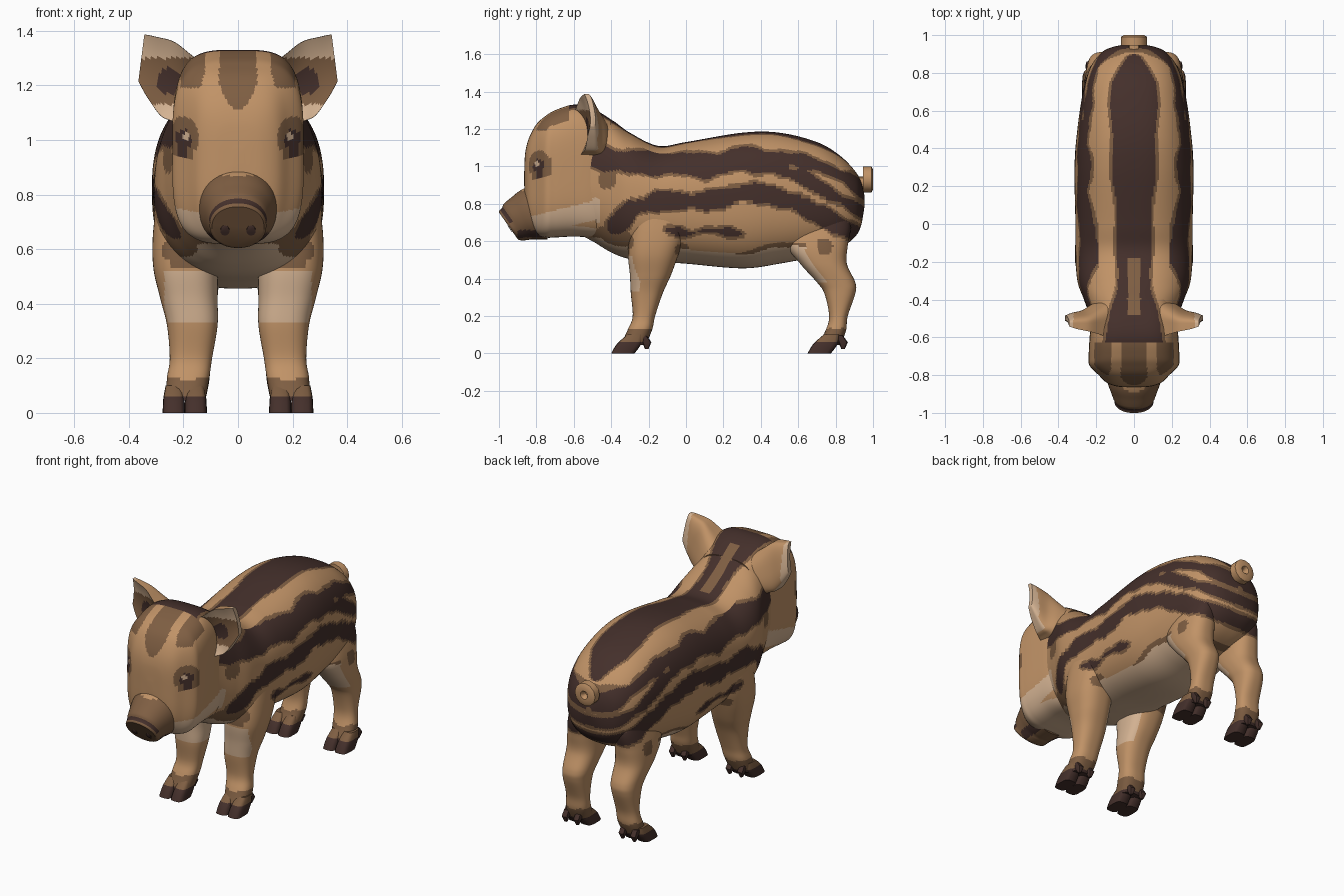
import bpy, bmesh, math
from mathutils import Vector

cube = bpy.data.objects.get("Cube")
if cube:
    bpy.data.objects.remove(cube, do_unlink=True)

# Colours
TAN, MID, DARK, CREAM = range(4)
PALETTE = [("tan coat", (0.53, 0.29, 0.135)), ("mid brown", (0.21, 0.112, 0.055)),
           ("dark stripe", (0.058, 0.029, 0.024)), ("cream", (0.66, 0.45, 0.29))]
mats = []
for label, rgb in PALETTE:
    m = bpy.data.materials.new(label)
    m.use_nodes = True
    m.diffuse_color = (*rgb, 1)
    bsdf = m.node_tree.nodes["Principled BSDF"]
    bsdf.inputs["Base Color"].default_value = (*rgb, 1)
    bsdf.inputs["Roughness"].default_value = 0.9
    mats.append(m)


def finish(name, bm, paint, angle=50):
    """Turn a bmesh into a painted, smooth-shaded object."""
    bmesh.ops.recalc_face_normals(bm, faces=bm.faces)
    bm.normal_update()
    for f in bm.faces:
        c = f.calc_center_median()
        f.material_index = paint(Vector((abs(c.x), c.y, c.z)),
                                 Vector((math.copysign(1, c.x) * f.normal.x, f.normal.y, f.normal.z)))
    mesh = bpy.data.meshes.new(name)
    bm.to_mesh(mesh)
    bm.free()
    for m in mats:
        mesh.materials.append(m)
    ob = bpy.data.objects.new(name, mesh)
    bpy.context.collection.objects.link(ob)
    bpy.ops.object.select_all(action='DESELECT')
    ob.select_set(True)
    bpy.context.view_layer.objects.active = ob
    bpy.ops.object.shade_smooth_by_angle(angle=math.radians(angle))


def smooth_rings(rings, step):
    """Catmull-Rom interpolation of ring tuples."""
    out = []
    for i in range(len(rings) - 1):
        a, b = rings[max(i - 1, 0)], rings[i]
        c, d = rings[i + 1], rings[min(i + 2, len(rings) - 1)]
        n = max(1, math.ceil(max(abs(q - p) for p, q in zip(b, c)) / step))
        for k in range(n):
            t = k / n
            out.append([q + 0.5 * t * (r - p + t * (2 * p - 5 * q + 4 * r - s + t * (3 * (q - r) + s - p)))
                        for p, q, r, s in zip(a, b, c, d)])
    return out + [list(rings[-1])]


def loft(name, rings, place, paint, segs=64, power=2.5, step=0.02, angle=50):
    """Skin superellipse rings; place() maps a ring and unit offsets to space."""
    bm = bmesh.new()
    loops = []
    for ring in smooth_rings(rings, step):
        loop = []
        for k in range(segs):
            a = 2 * math.pi * k / segs
            c, s = (math.copysign(abs(v) ** (2 / power), v) for v in (math.cos(a), math.sin(a)))
            loop.append(bm.verts.new(place(ring, c, s)))
        loops.append(loop)
    for lo, hi in zip(loops, loops[1:]):
        for k in range(segs):
            j = (k + 1) % segs
            bm.faces.new((lo[k], lo[j], hi[j], hi[k]))
    bm.faces.new(loops[0])
    bm.faces.new(loops[-1])
    finish(name, bm, paint, angle)


# Coat pattern: stripe half widths and paths, and round patches, in side view
STRIPES = [
    (0.06, [(-.52, 1.06), (-.3, 1.02), (-.1, 1.02), (.1, 1.0), (.3, 1.04), (.5, 1.02)]),
    (0.03, [(.5, 1.05), (.7, 1.01), (.85, .94), (.97, .85)]),
    (0.03, [(.5, .98), (.65, .93), (.8, .84), (.96, .74)]),
    (0.045, [(-.38, .68), (-.28, .78), (-.1, .82), (.1, .81), (.3, .86), (.45, .85), (.56, .82), (.66, .76), (.78, .71), (.93, .63)]),
    (0.012, [(-.1, .66), (.03, .64), (.1, .66), (.3, .64)]),
]
PATCHES = [(-.42, .93, .05), (.74, .57, .045), (-.02, .55, .04), (-.44, .62, .06), (-.34, .60, .06)]


def stripe_gap(p):
    """Distance from the nearest stripe edge, negative inside."""
    q = Vector((p.y, p.z))
    best = 1
    for half, pts in STRIPES:
        for a, b in zip(pts, pts[1:]):
            a, b = Vector(a), Vector(b)
            t = min(1, max(0, (q - a).dot(b - a) / (b - a).length_squared))
            best = min(best, (q - a.lerp(b, t)).length - half)
    return best + 0.009 * math.sin(23 * p.y + 9 * p.z) + 0.004 * math.sin(47 * p.y)


def banded(gap, border=0.015):
    return DARK if gap < 0 else MID if gap < border else TAN


def coat(p, n):
    wobble = 0.012 * math.sin(17 * p.y)
    if n.z < -0.7 and p.z < 0.62 and p.y < 0.66:
        return CREAM
    if p.y < -0.3 and p.z < 0.62:
        return MID if p.x > 0.15 else CREAM
    if p.y < -0.46 and 0.7 < p.z < 0.83:
        return CREAM
    belly = p.z - (0.51 + 0.16 * max(0, p.y - 0.2) + wobble)
    if 0 < p.y < 0.64 and belly < 0.025:
        return CREAM if belly < 0 else MID
    if n.z > 0.25 and p.z > 0.98 and p.x < 0.19:
        if p.x < 0.035 and -0.48 < p.y < -0.18:
            return MID
        half = 0.09 + (0.03 * math.sin(2.8 * p.y) if p.y > 0 else 0.25 * max(0, -0.35 - p.y))
        half *= min(1, math.sqrt(max(0, (0.9 - p.y) / 0.15)))
        return banded(p.x - half + 0.5 * wobble)
    tone = banded(stripe_gap(p))
    if tone == TAN and any(math.hypot(p.y - y, p.z - z) < r for y, z, r in PATCHES):
        return MID
    return tone


def face_paint(p, n):
    if math.hypot(p.x - 0.19, p.z - 1.015) < 0.012 and p.y < -0.7:
        return CREAM
    if (p - Vector((0.2, -0.785, 0.995))).length < 0.044:
        return DARK
    if (p - Vector((0.2, -0.785, 1.005))).length < 0.08:
        return MID
    if p.y > -0.63 and p.z > 1.15 or p.y > -0.47 and p.z > 0.83:
        return coat(p, n)
    if p.z > 1.11 and p.x < 0.07 * min(1, math.sqrt((p.z - 1.11) / 0.1)):
        return MID
    if p.z > 1.19 and p.y < -0.62 and 0.12 + 0.3 * max(0, 1.25 - p.z) < p.x < 0.21:
        return MID
    slope = 0.25 * (p.y + 0.8)
    if p.z < 0.74 + slope and p.y > -0.83 and (n.z < -0.6 or p.z > 0.635 + slope):
        return CREAM
    return TAN


def snout_paint(p, n):
    along = p.y + 0.7 * (p.z - 0.69)
    if -0.938 < along < -0.912 and p.z > 0.7:
        return DARK
    if p.z < 0.66 and p.y > -0.9 and p.x > 0.06:
        return DARK
    return TAN if p.z > 0.87 else MID


def leg_paint(p, n):
    if p.z < 0.125 + 0.01 * math.sin(60 * p.x):
        return DARK if p.z < 0.065 else MID
    if p.y < 0.2 and 0.33 < p.z < 0.52 and p.x < 0.27 and (n.y < -0.35 or n.x < -0.5):
        return CREAM
    if p.y > 0.2 and 0.38 < p.z < 0.58 and p.y < 0.6 + 0.8 * (0.58 - p.z):
        return CREAM
    return coat(p, n) if p.z > 0.53 else TAN


def toe_paint(p, n):
    return DARK if p.z < 0.065 else MID


def ear_paint(p, n):
    if n.y < -0.2:
        if math.hypot(p.x - 0.25, p.z - 1.215) < 0.048:
            return DARK
        return CREAM if p.z > 1.3 or p.z < 1.13 else MID
    return CREAM if p.x > 0.32 or n.x > 0.6 and p.z < 1.35 else TAN


def dark(p, n):
    return DARK


def along_y(r, c, s):
    y, w, z0, z1 = r
    return (w * c, y, (z0 + z1) / 2 + (z1 - z0) / 2 * s)


# Torso and neck: y, half width, bottom, top
loft("torso", [(-.62, .20, .66, 1.30), (-.5, .23, .60, 1.29), (-.4, .265, .54, 1.25), (-.3, .30, .505, 1.18),
               (-.15, .31, .49, 1.11), (0, .31, .48, 1.13), (.3, .315, .455, 1.18), (.5, .30, .48, 1.18),
               (.7, .27, .52, 1.13), (.82, .235, .56, 1.06), (.9, .18, .62, .98), (.935, .12, .68, .92),
               (.955, .02, .79, .84)], along_y, coat, segs=200, step=0.01)

# Head
loft("head", [(-.4, .2, .62, 1.25), (-.5, .225, .62, 1.31), (-.6, .235, .625, 1.33), (-.7, .24, .62, 1.30),
              (-.75, .235, .62, 1.27), (-.8, .187, .64, 1.225), (-.84, .145, .70, 1.15), (-.86, .09, .80, 1.07),
              (-.865, .02, .9, .97)], along_y, face_paint, segs=200, power=3.7, step=0.009)


# Snout, with its end leaning forward at the top
def place_snout(r, c, s):
    x, y, z = along_y(r, c, s)
    lean = min(1, max(0, (-0.8 - y) / 0.1))
    return (x, y - 0.7 * (z - 0.69) * lean, z)


loft("snout", [(-.74, .16, .61, .94), (-.82, .142, .61, .89), (-.87, .122, .61, .83), (-.92, .106, .605, .78),
               (-.945, .103, .605, .765), (-.955, .095, .61, .755)], place_snout, snout_paint, power=2.15, step=0.008, angle=35)

# Tail: short stem and a curled end
loft("tail_stem", [(.9, .03, .885, .945), (.965, .03, .885, .945)], along_y, lambda p, n: TAN, segs=8)
bm = bmesh.new()
rows = []
for i in range(12):
    a = 2 * math.pi * i / 12
    rows.append([bm.verts.new(((0.042 + 0.028 * u) * math.cos(a), 0.97 + 0.03 * v,
                               0.93 + (0.042 + 0.028 * u) * math.sin(a)))
                 for u, v in ((1, -.8), (1, .7), (.4, 1), (-.6, 1), (-1, .3), (-1, -.8))])
for i in range(12):
    for k in range(6):
        a, b = rows[i], rows[(i + 1) % 12]
        bm.faces.new((a[k], a[(k + 1) % 6], b[(k + 1) % 6], b[k]))
finish("tail_curl", bm, lambda p, n: TAN, 40)

# Legs: z, back and front y, inner and outer x
FORE = [(.80, -.27, 0, .12, .295), (.65, -.30, 0, .09, .312), (.53, -.31, -.04, .075, .31), (.42, -.30, -.08, .075, .285),
        (.32, -.295, -.125, .075, .26), (.2, -.285, -.165, .095, .25), (.13, -.31, -.18, .105, .26), (.045, -.35, -.215, .12, .265)]
HIND = [(.85, .64, .82, .08, .2), (.7, .56, .88, .07, .235), (.58, .54, .865, .065, .26), (.48, .61, .86, .07, .262),
        (.38, .70, .905, .08, .25), (.32, .74, .905, .09, .245), (.2, .765, .865, .10, .24), (.12, .745, .855, .105, .25),
        (.045, .70, .825, .12, .255)]

for side, sx in (("left", 1), ("right", -1)):

    def place_leg(r, c, s):
        z, y0, y1, x0, x1 = r
        return (sx * ((x0 + x1) / 2 + (x1 - x0) / 2 * c), (y0 + y1) / 2 + (y1 - y0) / 2 * s, z)

    for kind, rings, toe_y in (("front", FORE, -0.40), ("hind", HIND, 0.65)):
        loft(f"{side}_{kind}_leg", rings, place_leg, leg_paint, segs=64, step=0.011)
        # Split hoof and dewclaws
        for tag, x in (("inner", 0.155), ("outer", 0.235)):
            loft(f"{side}_{kind}_{tag}_toe",
                 [(.10, toe_y + .085, toe_y + .17, x - .03, x + .03), (.05, toe_y + .03, toe_y + .16, x - .039, x + .039),
                  (0, toe_y, toe_y + .125, x - .041, x + .041)], place_leg, toe_paint, segs=16, power=3.5, step=0.012, angle=40)
            loft(f"{side}_{kind}_{tag}_dewclaw",
                 [(.095, toe_y + .15, toe_y + .19, x - .02, x + .02), (.06, toe_y + .165, toe_y + .215, x - .022, x + .022),
                  (.025, toe_y + .18, toe_y + .2, x - .008, x + .008)], place_leg, dark, segs=8, step=0.05)

    # Ear: upper x and z, lower x and z, y, half thickness
    def place_ear(r, c, s):
        ux, uz, lx, lz, y, th = r
        t = 0.5 + 0.5 * c
        dish = th * (0.6 * (1 - c * c) - 0.9) if s < 0 else th * s
        return (sx * (lx + (ux - lx) * t), y + dish - 0.03 * (t - 0.5), lz + (uz - lz) * t)

    loft(f"{side}_ear", [(.13, 1.28, .20, 1.05, -.50, .095), (.175, 1.315, .245, 1.07, -.505, .075),
                         (.235, 1.36, .285, 1.09, -.51, .05), (.30, 1.378, .335, 1.16, -.51, .035),
                         (.343, 1.387, .365, 1.215, -.51, .02)], place_ear, ear_paint, segs=56, power=2.6, step=0.009)

    # Nostril plate lying on the leaning snout end
    bm = bmesh.new()
    bmesh.ops.create_circle(bm, cap_ends=True, segments=10, radius=0.017)
    for v in bm.verts:
        z = 0.67 + v.co.y
        v.co = (sx * 0.048 + v.co.x, -0.957 - 0.7 * (z - 0.69), z)
    bmesh.ops.solidify(bm, geom=bm.faces[:], thickness=0.004)
    finish(f"{side}_nostril", bm, dark)
